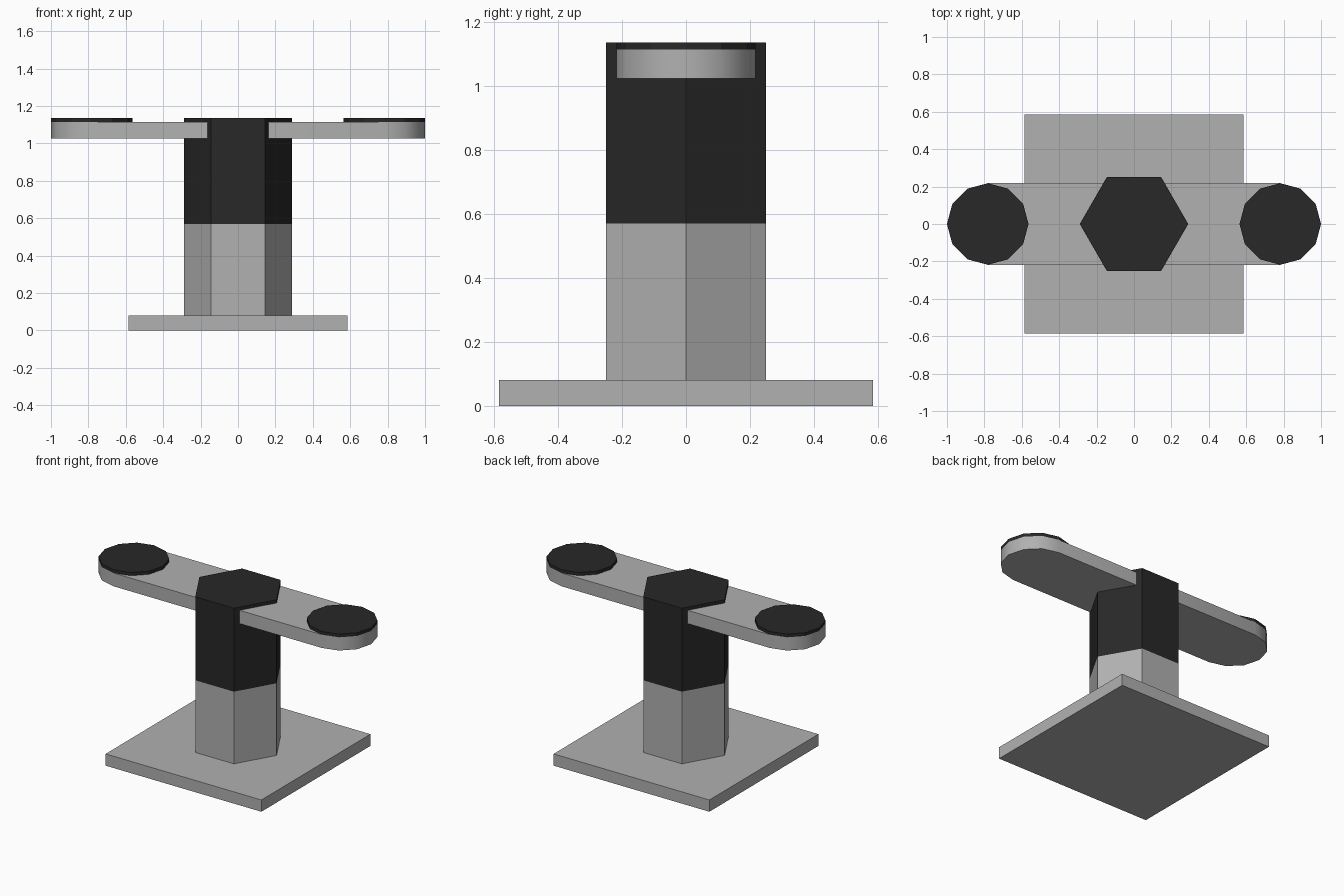
import bpy
import bmesh
from math import cos, sin, pi, radians

cube = bpy.data.objects.get("Cube")
if cube:
    bpy.data.objects.remove(cube, do_unlink=True)


def make_material(name, value):
    mat = bpy.data.materials.new(name)
    mat.use_nodes = True
    colour = (value, value, value, 1)
    mat.diffuse_color = colour
    mat.node_tree.nodes["Principled BSDF"].inputs["Base Color"].default_value = colour
    return mat


grey = make_material("mid grey", 0.44)
black = make_material("soft black", 0.021)


def arc(cx, radius, sides, start=0, count=None):
    """Points around a regular polygon, or part of one."""
    count = sides if count is None else count
    angles = [start + 2 * pi * i / sides for i in range(count)]
    return [(cx + radius * cos(a), radius * sin(a)) for a in angles]


def prism(name, outline, bottom, top, mat):
    """Extrude a flat outline between two heights."""
    bm = bmesh.new()
    face = bm.faces.new([bm.verts.new((x, y, bottom)) for x, y in outline])
    result = bmesh.ops.extrude_face_region(bm, geom=[face])
    verts = [v for v in result["geom"] if isinstance(v, bmesh.types.BMVert)]
    bmesh.ops.translate(bm, verts=verts, vec=(0, 0, top - bottom))
    bmesh.ops.recalc_face_normals(bm, faces=bm.faces)
    mesh = bpy.data.meshes.new(name)
    bm.to_mesh(mesh)
    bm.free()
    mesh.materials.append(mat)
    obj = bpy.data.objects.new(name, mesh)
    bpy.context.collection.objects.link(obj)
    return obj


POST_RADIUS = 0.29
BASE_HALF = 0.585
PAD_RADIUS = 0.218
PAD_X = 1 - PAD_RADIUS
BASE_TOP, POST_SPLIT, BAR_BOTTOM, BAR_TOP, TOP = 0.08, 0.57, 1.025, 1.115, 1.137

# Square base plate
square = [(-BASE_HALF, -BASE_HALF), (BASE_HALF, -BASE_HALF),
          (BASE_HALF, BASE_HALF), (-BASE_HALF, BASE_HALF)]
prism("base_plate", square, 0, BASE_TOP, grey)

# Hexagonal post in two colours
hexagon = arc(0, POST_RADIUS, 6)
prism("lower_post", hexagon, BASE_TOP, POST_SPLIT, grey)
prism("upper_post", hexagon, POST_SPLIT, TOP, black)

# Round-ended crossbar through the post
bar_outline = (arc(PAD_X, PAD_RADIUS, 12, -pi / 2, 7)
               + arc(-PAD_X, PAD_RADIUS, 12, pi / 2, 7))
bar = prism("crossbar", bar_outline, BAR_BOTTOM, BAR_TOP, grey)
bpy.ops.object.select_all(action="DESELECT")
bar.select_set(True)
bpy.context.view_layer.objects.active = bar
bpy.ops.object.shade_smooth_by_angle(angle=radians(40))

# Round pad on each end of the crossbar
for side, sign in (("left", 1), ("right", -1)):
    prism(side + "_pad", arc(sign * PAD_X, PAD_RADIUS, 12), BAR_TOP, TOP, black)
